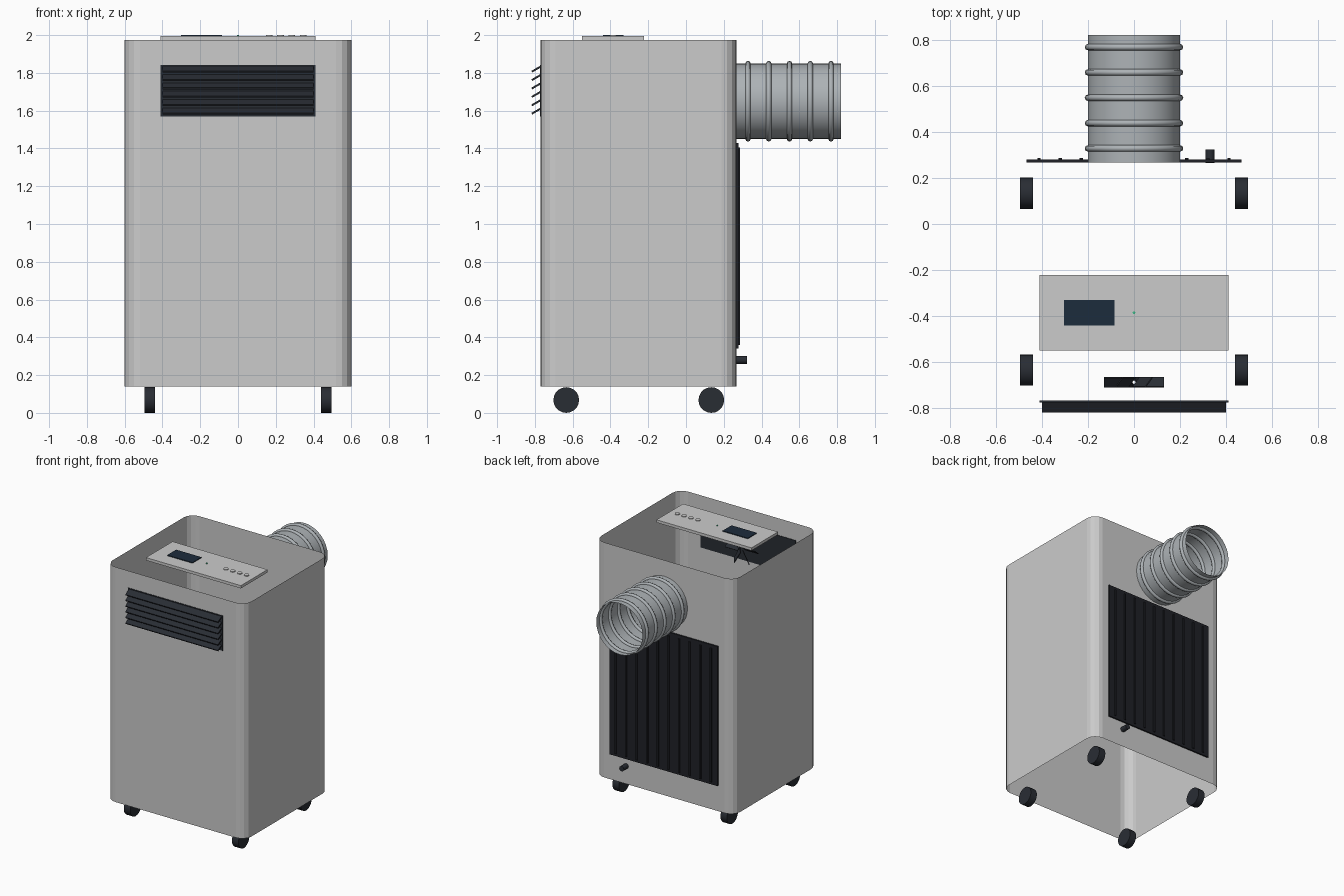
import bpy, bmesh, math
from mathutils import Matrix, Vector

if "Cube" in bpy.data.objects:
    bpy.data.objects.remove(bpy.data.objects["Cube"])


def material(name, rgb):
    m = bpy.data.materials.new(name)
    m.diffuse_color = (*rgb, 1)
    m.use_nodes = True
    m.node_tree.nodes["Principled BSDF"].inputs["Base Color"].default_value = m.diffuse_color
    return m


DARK = material("dark_plastic", (0.022, 0.026, 0.034))
BLACK = material("grille_black", (0.014, 0.015, 0.02))
SCREEN = material("screen_blue", (0.012, 0.025, 0.045))
GREEN = material("led_green", (0.05, 0.5, 0.25))
HOSE = material("hose_grey", (0.42, 0.45, 0.47))


def finish(bm, name, mat=None, smooth=False):
    me = bpy.data.meshes.new(name)
    bm.to_mesh(me)
    bm.free()
    ob = bpy.data.objects.new(name, me)
    bpy.context.collection.objects.link(ob)
    if mat:
        me.materials.append(mat)
    if smooth:
        bpy.ops.object.select_all(action='DESELECT')
        ob.select_set(True)
        bpy.context.view_layer.objects.active = ob
        bpy.ops.object.shade_smooth_by_angle(angle=math.radians(40))
    return ob


def box(name, lo, hi, mat=None, tilt=0):
    lo, hi = Vector(lo), Vector(hi)
    bm = bmesh.new()
    bmesh.ops.create_cube(bm, size=1, matrix=Matrix.Translation((lo + hi) / 2)
                          @ Matrix.Rotation(tilt, 4, 'X')
                          @ Matrix.Diagonal((*(hi - lo), 1)))
    return finish(bm, name, mat)


def cylinder(name, centre, r, depth, axis, mat=None, sides=16, caps=True):
    turn = {'X': Matrix.Rotation(math.pi / 2, 4, 'Y'),
            'Y': Matrix.Rotation(math.pi / 2, 4, 'X'),
            'Z': Matrix.Identity(4)}[axis]
    bm = bmesh.new()
    bmesh.ops.create_cone(bm, cap_ends=caps, segments=sides, radius1=r, radius2=r,
                          depth=depth, matrix=Matrix.Translation(centre) @ turn)
    return finish(bm, name, mat, True)


# Body: open rounded-rectangle shell
X, Y0, Y1, R, SEG = 0.6, -0.77, 0.267, 0.08, 4
outline = []
for cx, cy, start in ((X - R, Y1 - R, 0), (R - X, Y1 - R, 90),
                      (R - X, Y0 + R, 180), (X - R, Y0 + R, 270)):
    for i in range(SEG + 1):
        a = math.radians(start + 90 * i / SEG)
        outline.append((cx + R * math.cos(a), cy + R * math.sin(a)))
bm = bmesh.new()
low = [bm.verts.new((x, y, 0.14)) for x, y in outline]
top = [bm.verts.new((x, y, 1.975)) for x, y in outline]
n = len(outline)
for i in range(n):
    j = (i + 1) % n
    bm.faces.new((low[i], low[j], top[j], top[i]))
finish(bm, "body_shell")

# Front air outlet with tilted louvres
box("outlet_panel", (-0.41, -0.774, 1.57), (0.41, -0.766, 1.843), DARK)
for i in range(6):
    z = 1.597 + i * 0.0445
    box(f"louvre_{i + 1}", (-0.4, -0.82, z - 0.005), (0.4, -0.767, z + 0.005),
        DARK, math.radians(30))

# Fan behind the outlet
bm = bmesh.new()
for i in range(6):
    spin = Matrix.Rotation(i * math.pi / 3, 4, 'Y')
    bmesh.ops.create_cube(bm, size=1, matrix=Matrix.Translation((0, -0.687, 1.705))
                          @ spin @ Matrix.Translation((0.075, 0, 0))
                          @ Matrix.Rotation(math.radians(50), 4, 'X')
                          @ Matrix.Diagonal((0.11, 0.005, 0.055, 1)))
finish(bm, "fan_blades", DARK)

# Control panel on top
box("control_panel", (-0.41, -0.55, 1.972), (0.41, -0.222, 1.994))
box("display_screen", (-0.303, -0.44, 1.99), (-0.085, -0.33, 2.0), SCREEN)
cylinder("status_led", (0, -0.385, 1.995), 0.006, 0.01, 'Z', GREEN, 12)
for i in range(4):
    cylinder(f"button_{i + 1}", (0.165 + 0.06 * i, -0.385, 1.994), 0.018, 0.012, 'Z')

# Exhaust hose with rings
cylinder("exhaust_hose", (0, 0.544, 1.65), 0.2, 0.554, 'Y', HOSE, 32, False)
for i in range(5):
    bpy.ops.mesh.primitive_torus_add(location=(0, 0.328 + 0.11 * i, 1.65),
                                     rotation=(math.pi / 2, 0, 0),
                                     major_segments=32, minor_segments=8,
                                     major_radius=0.2, minor_radius=0.014)
    ring = bpy.context.object
    ring.name = f"hose_ring_{i + 1}"
    ring.data.materials.append(HOSE)
    bpy.ops.object.shade_smooth_by_angle(angle=math.radians(50))

# Rear intake grille with vertical ribs
box("intake_panel", (-0.467, 0.268, 0.34), (0.467, 0.279, 1.43), BLACK)
for i in range(10):
    x = -0.412 + i * 0.0916
    box(f"intake_rib_{i + 1}", (x - 0.007, 0.272, 0.36), (x + 0.007, 0.287, 1.405), BLACK)

# Drain spout
cylinder("drain_spout", (0.33, 0.294, 0.28), 0.02, 0.06, 'Y', DARK)

# Wheels
for side, sx in (("left", -1), ("right", 1)):
    for end, y in (("front", -0.634), ("back", 0.134)):
        cylinder(f"{end}_{side}_wheel", (sx * 0.467, y, 0.068), 0.068, 0.056, 'X', DARK, 20)
